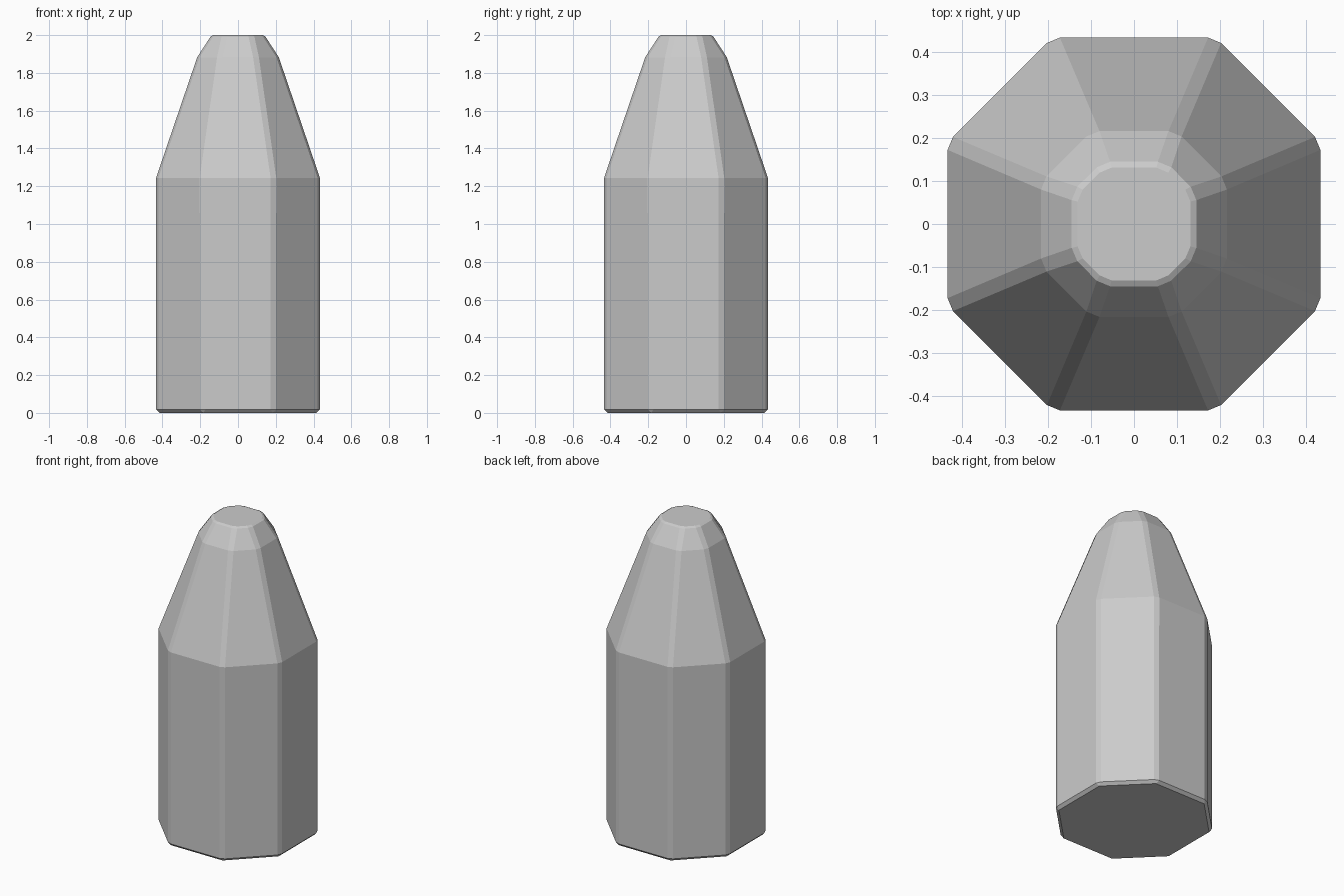
import bpy
import bmesh

cube = bpy.data.objects.get("Cube")
if cube:
    bpy.data.objects.remove(cube, do_unlink=True)

# Plain grey material
grey = bpy.data.materials.new("plain grey")
grey.use_nodes = True
colour = (0.6, 0.6, 0.6, 1)
grey.diffuse_color = colour
grey.node_tree.nodes["Principled BSDF"].inputs["Base Color"].default_value = colour

# Eight-sided sections: height, distance to flat, half width of flat
sections = [(0, 0.4335, 0.19), (1.245, 0.4335, 0.19),
            (1.883, 0.216, 0.098), (2, 0.14, 0.072)]


def octagon(bm, z, a, c):
    points = [(a, -c), (a, c), (c, a), (-c, a), (-a, c), (-a, -c), (-c, -a), (c, -a)]
    return [bm.verts.new((x, y, z)) for x, y in points]


bm = bmesh.new()
rings = [octagon(bm, *s) for s in sections]
for low, high in zip(rings, rings[1:]):
    for i in range(8):
        j = (i + 1) % 8
        bm.faces.new((low[i], low[j], high[j], high[i]))
bm.faces.new(rings[0][::-1])
bm.faces.new(rings[-1])


def chamfer(edges, width):
    bmesh.ops.bevel(bm, geom=edges, offset=width, offset_type='OFFSET',
                    segments=1, profile=0.5, affect='EDGES', clamp_overlap=True)


# Chamfer the long corners and base rim, then the smaller tip rim
chamfer([e for e in bm.edges
         if abs(e.verts[0].co.z - e.verts[1].co.z) > 0.01
         or max(v.co.z for v in e.verts) < 0.01], 0.0176)
chamfer([e for e in bm.edges
         if min(v.co.z for v in e.verts) > 1.999], 0.009)

bmesh.ops.recalc_face_normals(bm, faces=bm.faces[:])
mesh = bpy.data.meshes.new("tapered_body")
bm.to_mesh(mesh)
bm.free()
mesh.materials.append(grey)
body = bpy.data.objects.new("tapered_body", mesh)
bpy.context.collection.objects.link(body)
